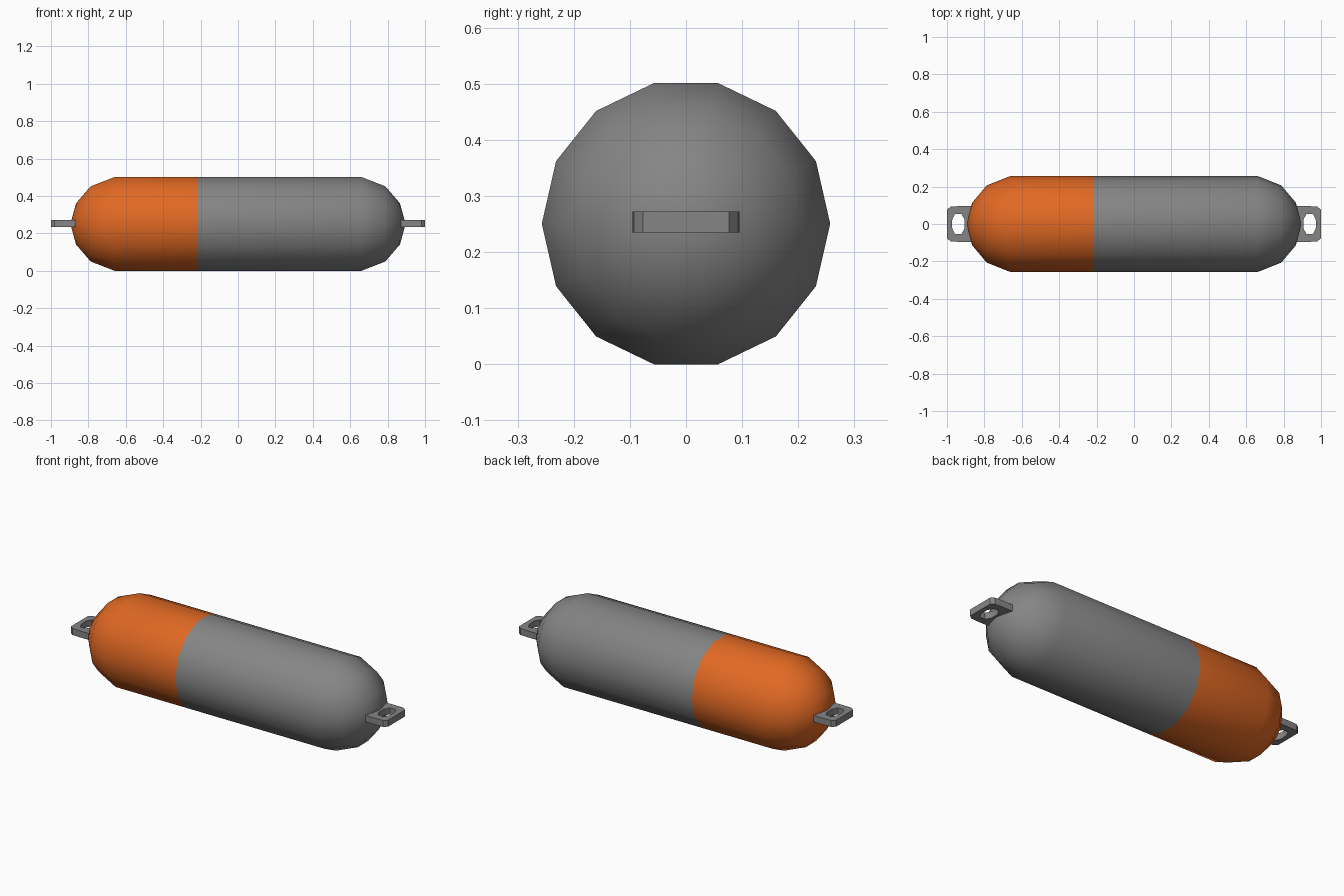
import bpy, bmesh, math

if "Cube" in bpy.data.objects:
    bpy.data.objects.remove(bpy.data.objects["Cube"])

def material(name, rgb):
    m = bpy.data.materials.new(name)
    m.diffuse_color = (*rgb, 1)
    m.use_nodes = True
    m.node_tree.nodes["Principled BSDF"].inputs["Base Color"].default_value = m.diffuse_color
    return m

grey = material("grey metal", (0.235, 0.235, 0.235))
orange = material("orange paint", (0.75, 0.14, 0.017))

SIDES = 14
R = 0.257
CZ = R * math.sin(math.radians(90 - 90 / 7))   # flat facet rests on the ground

def finish(bm, name, mats):
    bmesh.ops.recalc_face_normals(bm, faces=bm.faces)
    me = bpy.data.meshes.new(name)
    bm.to_mesh(me)
    bm.free()
    for m in mats:
        me.materials.append(m)
    ob = bpy.data.objects.new(name, me)
    bpy.context.collection.objects.link(ob)
    bpy.ops.object.select_all(action='DESELECT')
    ob.select_set(True)
    bpy.context.view_layer.objects.active = ob
    bpy.ops.object.shade_smooth_by_angle(angle=math.radians(35))
    return ob

# Capsule body: profile spun around the x axis
cap = [(0.66, R), (0.788, 0.206), (0.866, 0.113)]
profile = [(-x, r) for x, r in reversed(cap)] + [(-0.216, R)] + cap
bm = bmesh.new()
rings = [[bm.verts.new((x, r * math.cos(2 * math.pi * i / SIDES),
                        CZ + r * math.sin(2 * math.pi * i / SIDES)))
          for i in range(SIDES)] for x, r in profile]
for a, b in zip(rings, rings[1:]):
    for i in range(SIDES):
        j = (i + 1) % SIDES
        bm.faces.new((a[i], a[j], b[j], b[i]))
for ring, x in ((rings[0], -0.896), (rings[-1], 0.896)):
    tip = bm.verts.new((x, 0, CZ))
    for i in range(SIDES):
        bm.faces.new((ring[i], ring[(i + 1) % SIDES], tip))
for f in bm.faces:   # orange end
    f.material_index = 1 if f.calc_center_median().x < -0.216 else 0
finish(bm, "capsule_body", [grey, orange])

# Flat towing eyes: outer outline bridged to a rounded hole, point for point
half_outer = [(1.0, 0.077), (0.98, 0.093), (0.945, 0.095), (0.85, 0.095)]
half_hole = [(0.972, 0.022), (0.957, 0.053), (0.922, 0.053), (0.905, 0.022)]
def loop(half):
    return half + [(x, -y) for x, y in reversed(half)]

def towing_eye(name, side):
    bm = bmesh.new()
    def ring(pts, z):
        return [bm.verts.new((side * x, y, z)) for x, y in pts]
    lo, hi = 0.235, 0.272
    loops = [ring(loop(half_outer), lo), ring(loop(half_outer), hi),
             ring(loop(half_hole), hi), ring(loop(half_hole), lo)]
    n = len(loops[0])
    for k in range(4):
        a, b = loops[k], loops[(k + 1) % 4]
        for i in range(n):
            j = (i + 1) % n
            bm.faces.new((a[i], a[j], b[j], b[i]))
    finish(bm, name, [grey])

towing_eye("right_towing_eye", 1)
towing_eye("left_towing_eye", -1)
